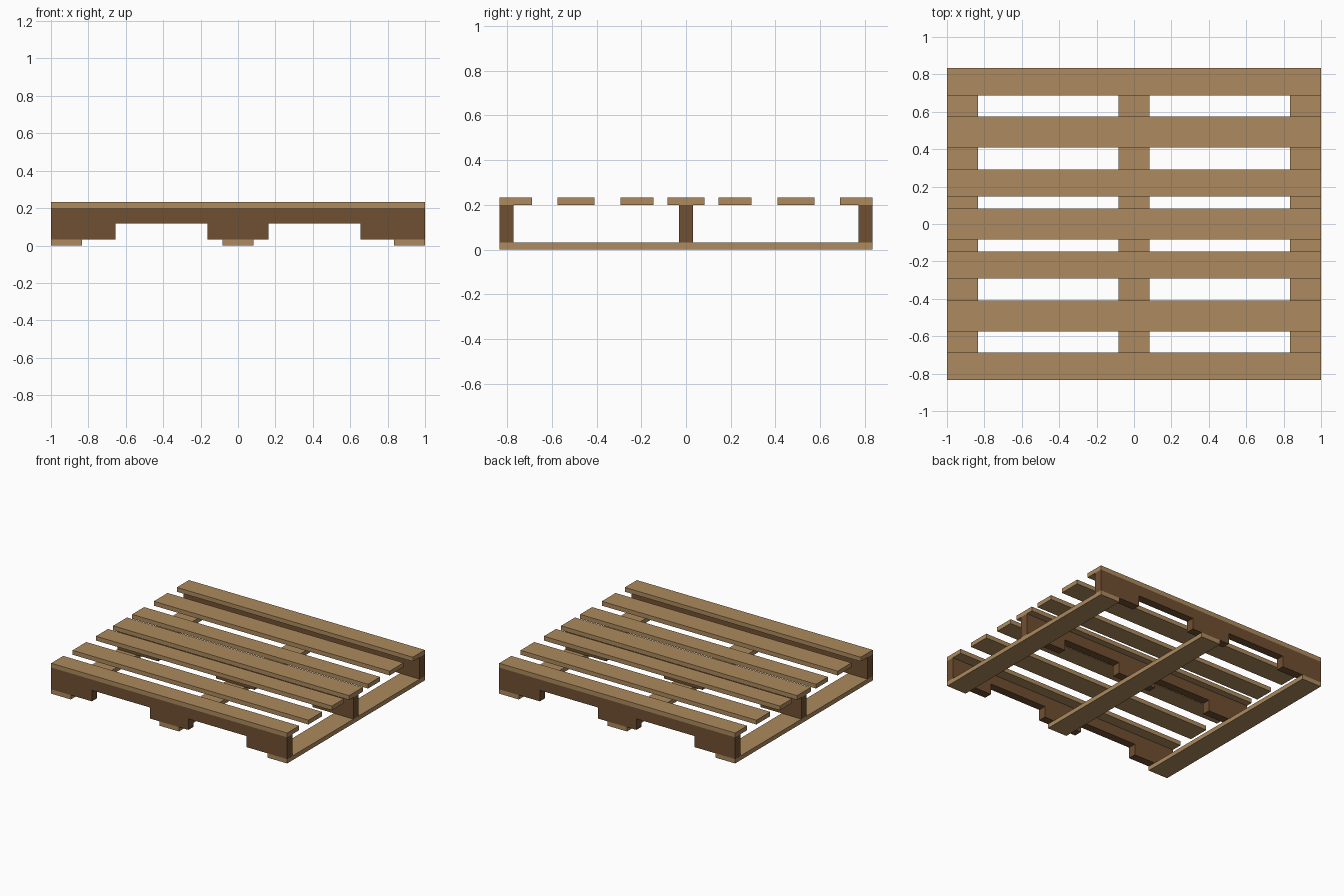
import bpy

if "Cube" in bpy.data.objects:
    bpy.data.objects.remove(bpy.data.objects["Cube"])

HALF_X, HALF_Y = 1.0, 0.8333
BOARD_T = 0.0333            # deck board thickness
TOP_Z = 0.2                 # underside of the top deck


def material(name, rgb):
    m = bpy.data.materials.new(name)
    m.diffuse_color = (*rgb, 1.0)
    m.use_nodes = True
    m.node_tree.nodes["Principled BSDF"].inputs["Base Color"].default_value = m.diffuse_color
    return m


light_wood = material("light_wood", (0.418, 0.255, 0.112))
dark_wood = material("dark_wood", (0.162, 0.080, 0.032))


def extrude_y(name, profile, y, width, mat):
    """Extrude an x/z outline along y, centred on y."""
    n = len(profile)
    verts = [(x, y + s * width / 2, z) for s in (-1, 1) for x, z in profile]
    faces = [tuple(range(n)), tuple(reversed(range(n, 2 * n)))]
    faces += [(i, i + n, (i + 1) % n + n, (i + 1) % n) for i in range(n)]
    mesh = bpy.data.meshes.new(name)
    mesh.from_pydata(verts, [], faces)
    mesh.materials.append(mat)
    obj = bpy.data.objects.new(name, mesh)
    bpy.context.collection.objects.link(obj)
    return obj


def board(name, x, y, z, size_x, size_y):
    a, b = x - size_x / 2, x + size_x / 2
    outline = [(a, z), (b, z), (b, z + BOARD_T), (a, z + BOARD_T)]
    return extrude_y(name, outline, y, size_y, light_wood)


# Top deck: centre board plus mirrored pairs (centre y, width)
board("top_board_centre", 0, 0, TOP_Z, 2 * HALF_X, 0.1667)
for i, (y, w) in enumerate([(0.219, 0.1458), (0.492, 0.1667), (0.7604, 0.1458)], 1):
    for side, s in (("front", -1), ("back", 1)):
        board(f"top_board_{side}_{i}", 0, s * y, TOP_Z, 2 * HALF_X, w)

# Bottom deck: three boards running front to back
for side, s in (("left", -1), ("centre", 0), ("right", 1)):
    board(f"bottom_board_{side}", s * (HALF_X - 0.0833), 0, 0, 0.1667, 2 * HALF_Y)

# Stringers with two fork notches each
N0, N1, NZ = 0.163, 0.655, 0.118
half = [(N0, BOARD_T), (N0, NZ), (N1, NZ), (N1, BOARD_T), (HALF_X, BOARD_T), (HALF_X, TOP_Z)]
outline = half + [(-x, z) for x, z in reversed(half)]
for side, s in (("front", -1), ("centre", 0), ("back", 1)):
    extrude_y(f"stringer_{side}", outline, s * (HALF_Y - 0.03125), 0.0625, dark_wood)
